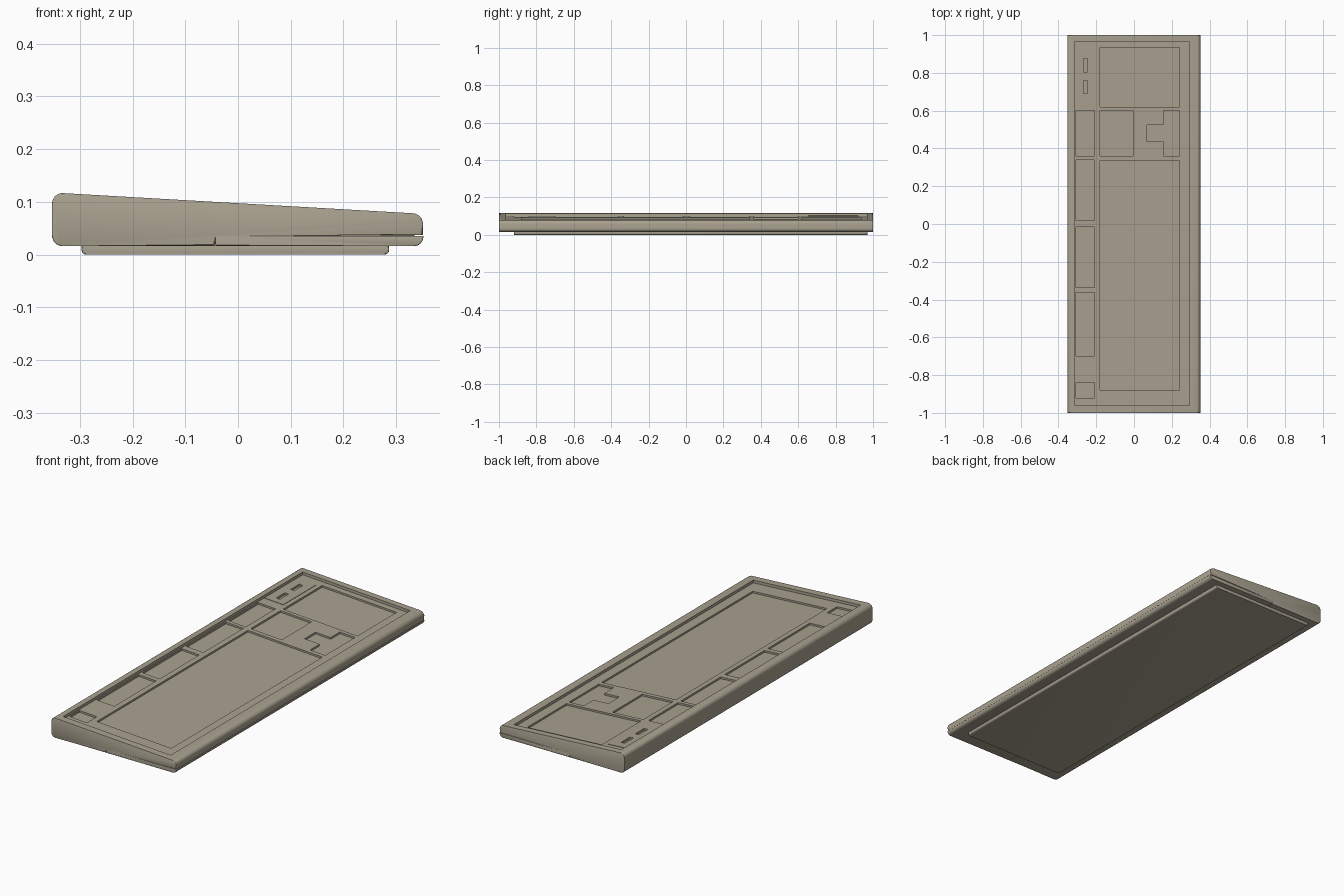
import bpy, bmesh, math
from mathutils import Vector

if "Cube" in bpy.data.objects:
    bpy.data.objects.remove(bpy.data.objects["Cube"])

beige = bpy.data.materials.new("warm grey plastic")
beige.diffuse_color = (0.40, 0.36, 0.28, 1)
beige.use_nodes = True
beige.node_tree.nodes["Principled BSDF"].inputs["Base Color"].default_value = beige.diffuse_color
TRAY = 0.014                      # depth of the tray below the sloping rim
WELL = TRAY + 0.009               # depth of the key wells


def top(x):
    """Height of the sloping top at x."""
    return 0.0975 - 0.0575 * x


def finish(bm, name):
    bmesh.ops.recalc_face_normals(bm, faces=bm.faces)
    me = bpy.data.meshes.new(name)
    bm.to_mesh(me)
    bm.free()
    me.materials.append(beige)
    ob = bpy.data.objects.new(name, me)
    bpy.context.collection.objects.link(ob)
    return ob


def prism(bm, low, high):
    """Solid between two matching loops of points."""
    a = [bm.verts.new(p) for p in low]
    b = [bm.verts.new(p) for p in high]
    n = len(a)
    bm.faces.new(a)
    bm.faces.new(b[::-1])
    for i in range(n):
        bm.faces.new((a[i], b[i], b[(i + 1) % n], a[(i + 1) % n]))


def rounded(corners, steps=6):
    """Round each (x, z, radius) corner of a profile."""
    out = []
    n = len(corners)
    for i, (x, z, r) in enumerate(corners):
        p = Vector((x, z))
        if r == 0:
            out.append(p)
            continue
        u = (Vector(corners[i - 1][:2]) - p).normalized()
        v = (Vector(corners[(i + 1) % n][:2]) - p).normalized()
        half = u.angle(v) / 2
        c = p + (u + v).normalized() * r / math.sin(half)
        s, e = p + u * r / math.tan(half) - c, p + v * r / math.tan(half) - c
        ang = s.angle(e)
        for k in range(steps + 1):
            t = k / steps
            out.append(c + (s * math.sin((1 - t) * ang) + e * math.sin(t * ang)) / math.sin(ang))
    return out


def bar(name, corners, y0, y1, edge):
    """Rounded x-z profile run along y, with softened end edges."""
    pts = rounded(corners)
    bm = bmesh.new()
    prism(bm, [(p.x, y0, p.y) for p in pts], [(p.x, y1, p.y) for p in pts])
    ends = [e for e in bm.edges if abs(e.verts[0].co.y - e.verts[1].co.y) < 1e-6]
    bmesh.ops.bevel(bm, geom=ends, offset=edge, segments=3, profile=0.5, affect='EDGES')
    return finish(bm, name)


def sloped(name, outlines, deep, high):
    """Solids that follow the slope, from deep below the rim up to high."""
    bm = bmesh.new()
    for o in outlines:
        prism(bm, [(x, y, top(x) - deep) for x, y in o], [(x, y, top(x) + high) for x, y in o])
    return finish(bm, name)


def rect(x0, x1, y0, y1):
    return [(x0, y0), (x1, y0), (x1, y1), (x0, y1)]


def cut(ob, cutter):
    m = ob.modifiers.new("cut", 'BOOLEAN')
    m.operation = 'DIFFERENCE'
    m.solver = 'EXACT'
    m.object = cutter
    bpy.context.view_layer.objects.active = ob
    bpy.ops.object.modifier_apply(modifier=m.name)


# upper case: wedge with a step left for the lower strip
L, R, B = -0.353, 0.352, 0.016
case = bar("upper_case", [(L, B, 0.02), (-0.045, B, 0), (-0.045, 0.037, 0),
                          (R - 0.001, 0.037, 0), (R - 0.001, top(R), 0.02),
                          (L, top(L), 0.02)], -1, 1, 0.003)

# lower strip that closes the step, with a fine seam
strip = bar("lower_strip", [(-0.043, B, 0), (R, B, 0.018), (R, 0.0355, 0), (-0.043, 0.0355, 0)],
            -1, 1, 0.002)

# thin core so the seam is not open right through
core = bar("seam_core", [(-0.07, 0.02, 0), (0.335, 0.02, 0), (0.335, 0.045, 0), (-0.07, 0.045, 0)],
           -0.99, 0.99, 0.001)

# base plate
base = bar("base_plate", [(-0.297, 0, 0.009), (0.287, 0, 0.009), (0.287, 0.02, 0), (-0.297, 0.02, 0)],
           -0.92, 0.97, 0.003)

# tray inside the rim
tray = sloped("tray_cutter", [rect(-0.312, 0.294, -0.962, 0.967)], TRAY, 0.05)

# wells for the key groups
function_row = [(-0.92, -0.84), (-0.70, -0.362), (-0.335, -0.015), (0.018, 0.34), (0.36, 0.60)]
wells = [rect(-0.306, -0.208, a, b) for a, b in function_row]
wells += [rect(-0.18, 0.24, -0.88, 0.337),        # main keys
          rect(-0.18, -0.005, 0.36, 0.60),        # editing keys
          rect(-0.18, 0.24, 0.62, 0.935)]         # number pad
wells.append([(0.155, 0.36), (0.24, 0.36), (0.24, 0.60), (0.155, 0.60),
              (0.155, 0.525), (0.07, 0.525), (0.07, 0.437), (0.155, 0.437)])  # arrow keys
well = sloped("well_cutter", wells, WELL, 0.05)

# raised light panel with two slots
panel = sloped("light_panel", [rect(-0.308, -0.203, 0.655, 0.92)], TRAY + 0.002, -TRAY + 0.002)
slots = sloped("slot_cutter", [rect(-0.267, -0.246, a, a + 0.07) for a in (0.69, 0.805)], WELL, 0.05)

for c in (tray, well, slots):
    cut(case, c)
cut(panel, slots)
for c in (tray, well, slots):
    bpy.data.objects.remove(c)

# smooth the rounded edges only
for ob in (case, strip, core, base, panel):
    bpy.ops.object.select_all(action='DESELECT')
    ob.select_set(True)
    bpy.context.view_layer.objects.active = ob
    bpy.ops.object.shade_smooth_by_angle(angle=math.radians(35))
